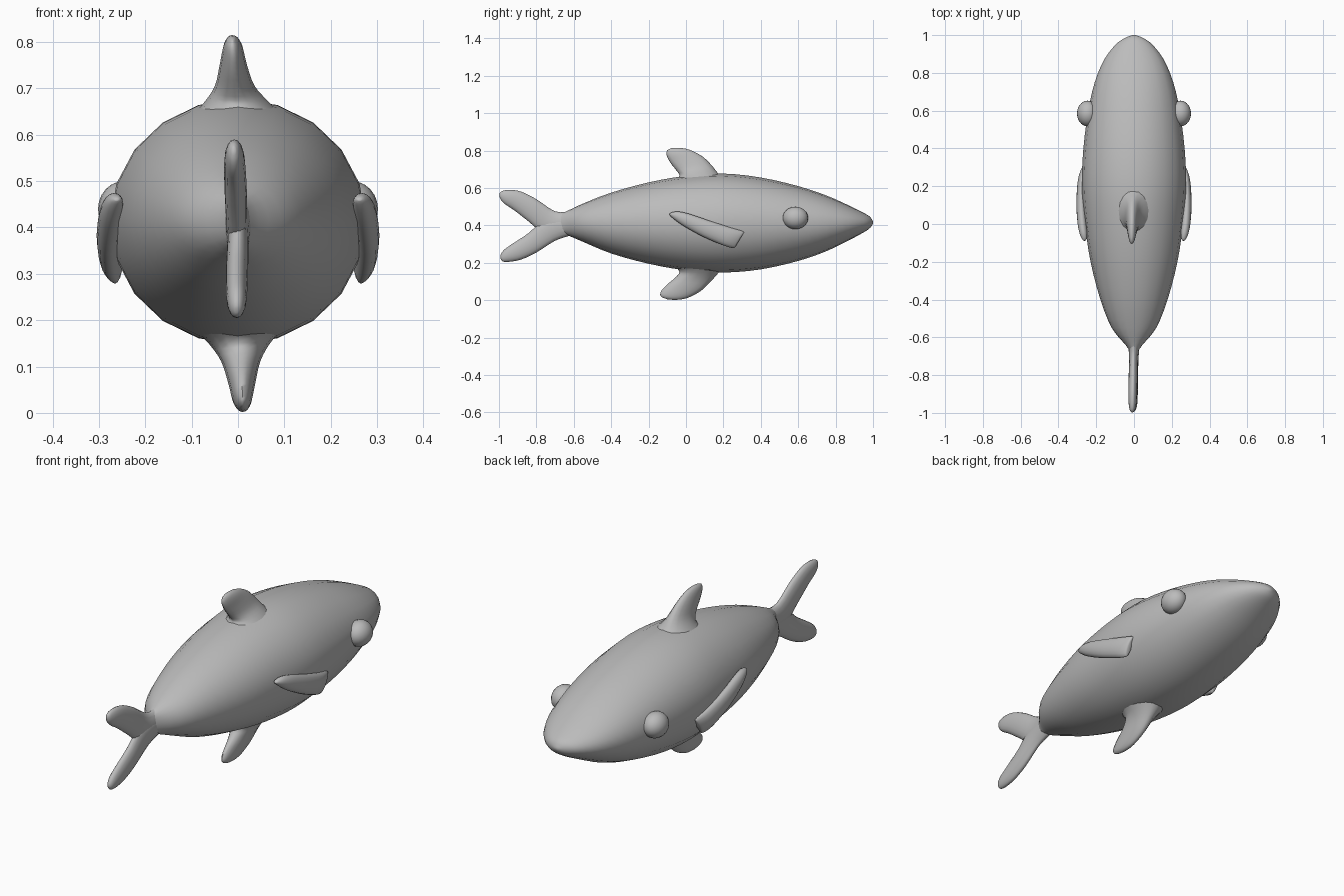
import bpy, bmesh, math
from mathutils import Vector

grey = bpy.data.materials.new("fish_grey")
grey.diffuse_color = (0.5, 0.5, 0.5, 1)


def finish(ob):
    ob.data.materials.append(grey)
    bpy.ops.object.select_all(action='DESELECT')
    ob.select_set(True)
    bpy.context.view_layer.objects.active = ob
    bpy.ops.object.shade_smooth_by_angle(angle=math.radians(60))


def smooth_path(rows, steps):
    """Catmull-Rom interpolation of whole section rows."""
    out = []
    for i in range(len(rows) - 1):
        p0, p1, p2 = rows[max(i - 1, 0)], rows[i], rows[i + 1]
        p3 = rows[min(i + 2, len(rows) - 1)]
        for s in range(steps):
            t = s / steps
            out.append([0.5 * (2 * b + (c - a) * t + (2 * a - 5 * b + 4 * c - d) * t * t
                               + (3 * b - a - 3 * c + d) * t ** 3)
                        for a, b, c, d in zip(p0, p1, p2, p3)])
    return out + [rows[-1]]


def loft(name, rows, sides=16, steps=3, mirror=1):
    """Skin of ellipses; row = edge A (y, z), edge B (y, z), centre x, half thickness."""
    bm = bmesh.new()
    rings = []
    for ay, az, by, bz, x, t in smooth_path(rows, steps):
        a, b = Vector((x, ay, az)), Vector((x, by, bz))
        ring = []
        for k in range(sides):
            ang = 2 * math.pi * k / sides
            p = (a + b) / 2 + (a - b) / 2 * math.cos(ang)
            p.x = (p.x + max(t, 0.001) * math.sin(ang)) * mirror
            ring.append(bm.verts.new(p))
        rings.append(ring)
    for r, q in zip(rings, rings[1:]):
        for k in range(sides):
            j = (k + 1) % sides
            bm.faces.new((r[k], r[j], q[j], q[k]))
    bm.faces.new(rings[0])
    bm.faces.new(rings[-1])
    bmesh.ops.recalc_face_normals(bm, faces=bm.faces)
    me = bpy.data.meshes.new(name)
    bm.to_mesh(me)
    bm.free()
    ob = bpy.data.objects.new(name, me)
    bpy.context.collection.objects.link(ob)
    finish(ob)


# Body: y, top z, bottom z, half width
body = [(-0.68, 0.46, 0.36, 0.018), (-0.64, 0.475, 0.35, 0.045), (-0.55, 0.517, 0.312, 0.118),
        (-0.4, 0.575, 0.25, 0.178), (-0.2, 0.63, 0.195, 0.23), (0, 0.665, 0.16, 0.26),
        (0.2, 0.677, 0.148, 0.276), (0.4, 0.656, 0.165, 0.268), (0.6, 0.61, 0.21, 0.242),
        (0.75, 0.56, 0.262, 0.208), (0.87, 0.507, 0.32, 0.158), (0.95, 0.467, 0.363, 0.097),
        (0.985, 0.445, 0.387, 0.048), (1.0, 0.42, 0.41, 0.008)]
loft("body", [(y, a, y, b, 0, w) for y, a, b, w in body], sides=20, steps=3)

# Tail: two lobes sharing a root
loft("tail_upper_lobe", [
    (-0.62, 0.475, -0.64, 0.36, 0, 0.03), (-0.70, 0.475, -0.76, 0.36, -0.003, 0.023),
    (-0.80, 0.54, -0.84, 0.42, -0.005, 0.024), (-0.88, 0.58, -0.92, 0.482, -0.007, 0.023),
    (-0.94, 0.59, -0.97, 0.515, -0.008, 0.02), (-0.98, 0.585, -0.992, 0.54, -0.009, 0.013),
    (-0.996, 0.573, -0.998, 0.56, -0.009, 0.004)])
loft("tail_lower_lobe", [
    (-0.62, 0.345, -0.64, 0.46, 0, 0.03), (-0.70, 0.318, -0.76, 0.43, 0, 0.023),
    (-0.80, 0.255, -0.84, 0.36, -0.002, 0.024), (-0.88, 0.218, -0.92, 0.307, -0.003, 0.023),
    (-0.94, 0.206, -0.97, 0.272, -0.003, 0.02), (-0.975, 0.206, -0.99, 0.245, -0.003, 0.013),
    (-0.988, 0.215, -0.993, 0.228, -0.003, 0.004)])

# Dorsal and belly fins, flared where they meet the body
loft("dorsal_fin", [
    (0.21, 0.64, -0.06, 0.635, 0, 0.10), (0.17, 0.68, -0.035, 0.665, -0.003, 0.068),
    (0.14, 0.718, -0.05, 0.692, -0.007, 0.043), (0.09, 0.767, -0.08, 0.73, -0.01, 0.03),
    (0.02, 0.804, -0.10, 0.765, -0.011, 0.022), (-0.04, 0.815, -0.105, 0.788, -0.012, 0.014),
    (-0.08, 0.812, -0.10, 0.803, -0.012, 0.004)])
loft("belly_fin", [
    (0.21, 0.185, -0.07, 0.19, 0, 0.10), (0.17, 0.142, -0.035, 0.152, 0.003, 0.064),
    (0.135, 0.103, -0.06, 0.118, 0.006, 0.042), (0.08, 0.05, -0.10, 0.085, 0.008, 0.03),
    (0.01, 0.013, -0.13, 0.053, 0.009, 0.022), (-0.05, 0.002, -0.138, 0.03, 0.01, 0.014),
    (-0.10, 0.005, -0.128, 0.015, 0.01, 0.004)])

# Side fins and eyes, mirrored left and right
for side, m in (("right", 1), ("left", -1)):
    loft(side + "_side_fin", [
        (0.31, 0.362, 0.262, 0.282, 0.265, 0.008), (0.302, 0.37, 0.25, 0.279, 0.266, 0.017),
        (0.24, 0.388, 0.20, 0.293, 0.275, 0.024), (0.12, 0.427, 0.09, 0.34, 0.28, 0.025),
        (0.02, 0.461, -0.01, 0.395, 0.275, 0.024), (-0.04, 0.474, -0.06, 0.43, 0.268, 0.02),
        (-0.075, 0.47, -0.083, 0.45, 0.263, 0.012), (-0.087, 0.463, -0.089, 0.458, 0.262, 0.004)],
        mirror=m)
    bpy.ops.mesh.primitive_uv_sphere_add(segments=20, ring_count=12, radius=1,
                                         location=(m * 0.246, 0.585, 0.44))
    eye = bpy.context.object
    eye.name = side + "_eye"
    eye.scale = (0.056, 0.068, 0.06)
    finish(eye)
